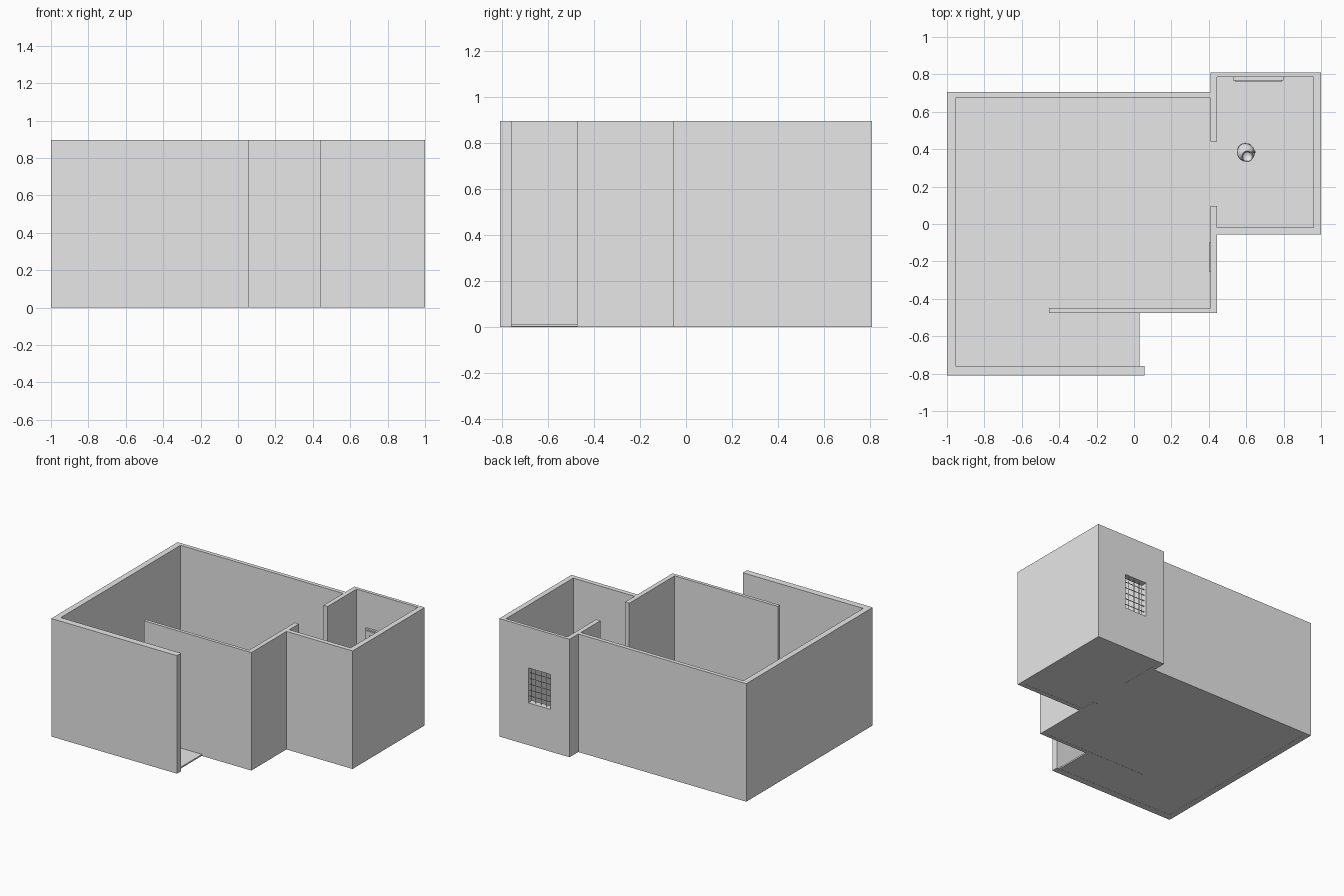
import bpy, bmesh, math
from mathutils import Vector

cube = bpy.data.objects.get("Cube")
if cube:
    bpy.data.objects.remove(cube, do_unlink=True)

grey = bpy.data.materials.new("plain_grey")
grey.use_nodes = True
grey.diffuse_color = (0.8, 0.8, 0.8, 1)
grey.node_tree.nodes["Principled BSDF"].inputs["Base Color"].default_value = (0.8, 0.8, 0.8, 1)


def finish(name, bm):
    bmesh.ops.recalc_face_normals(bm, faces=bm.faces)
    mesh = bpy.data.meshes.new(name)
    bm.to_mesh(mesh)
    bm.free()
    mesh.materials.append(grey)
    obj = bpy.data.objects.new(name, mesh)
    bpy.context.collection.objects.link(obj)
    return obj


def extrude_plan(name, outline, z0, z1):
    bm = bmesh.new()
    face = bm.faces.new([bm.verts.new((x, y, z0)) for x, y in outline])
    ext = bmesh.ops.extrude_face_region(bm, geom=[face])
    verts = [g for g in ext["geom"] if isinstance(g, bmesh.types.BMVert)]
    bmesh.ops.translate(bm, verts=verts, vec=(0, 0, z1 - z0))
    return finish(name, bm)


def add_box(bm, lo, hi):
    lo, hi = Vector(lo), Vector(hi)
    verts = bmesh.ops.create_cube(bm, size=1)["verts"]
    bmesh.ops.scale(bm, verts=verts, vec=hi - lo)
    bmesh.ops.translate(bm, verts=verts, vec=(lo + hi) / 2)


def boxes(name, spans):
    bm = bmesh.new()
    for lo, hi in spans:
        add_box(bm, lo, hi)
    return finish(name, bm)


def frame_spans(x0, x1, z0, z1, w, y0, y1):
    return [((x0, y0, z0), (x0 + w, y1, z1)), ((x1 - w, y0, z0), (x1, y1, z1)),
            ((x0 + w, y0, z0), (x1 - w, y1, z0 + w)), ((x0 + w, y0, z1 - w), (x1 - w, y1, z1))]


# Walls: one continuous outline around both rooms, open at the doorways
walls = extrude_plan("walls", [
    (.055, -.81), (.055, -.76), (-.955, -.76), (-.955, .675), (.41, .675), (.41, .44),
    (.445, .44), (.445, .785), (.96, .785), (.96, -.02), (.445, -.02), (.445, .095),
    (.41, .095), (.41, -.45), (-.455, -.45), (-.455, -.475), (.445, -.475), (.445, -.055),
    (1, -.055), (1, .81), (.41, .81), (.41, .705), (-1, .705), (-1, -.81)], 0, .895)

# Window opening in the back wall of the small room
WX0, WX1, WZ0, WZ1 = .57, .755, .32, .585
cutter = boxes("window_cutter", [((WX0, .74, WZ0), (WX1, .86, WZ1))])
cutter.hide_render = True
mod = walls.modifiers.new("window_opening", "BOOLEAN")
mod.operation, mod.solver, mod.object = "DIFFERENCE", "EXACT", cutter
bpy.context.view_layer.objects.active = walls
bpy.ops.object.modifier_apply(modifier=mod.name)
bpy.data.objects.remove(cutter, do_unlink=True)

# Floor slab, tucked under the walls
extrude_plan("floor", [
    (-.98, -.78), (.03, -.78), (.03, -.46), (.43, -.46), (.43, -.04),
    (.98, -.04), (.98, .8), (.43, .8), (.43, .69), (-.98, .69)], .001, .012)

# Stepped inner window frame
boxes("window_frame", frame_spans(.53, .80, .28, .625, .04, .768, .786)
      + frame_spans(.54, .79, .29, .615, .03, .762, .769))

# Window grille
COLS, ROWS, R = 4, 6, .002
bars = []
for i in range(1, COLS):
    x = WX0 + (WX1 - WX0) * i / COLS
    bars.append(((x - R, .786, WZ0), (x + R, .79, WZ1)))
for i in range(1, ROWS):
    z = WZ0 + (WZ1 - WZ0) * i / ROWS
    bars.append(((WX0, .786, z - R), (WX1, .79, z + R)))
boxes("window_grille", bars)

# Thin panel on the wall of the main room
boxes("wall_panel", [((.401, -.255, .2), (.411, -.1, .35))])


# Small jug on the floor: spun profile, leaning toward its mouth
def jug():
    profile = [(0, 0), (.026, 0), (.044, .022), (.048, .045), (.04, .07), (.026, .09),
               (.024, .1), (.03, .112), (.026, .112), (.02, .1), (0, .09)]
    bm = bmesh.new()
    verts = [bm.verts.new((r, 0, z)) for r, z in profile]
    edges = [bm.edges.new(pair) for pair in zip(verts, verts[1:])]
    bmesh.ops.spin(bm, geom=verts + edges, axis=(0, 0, 1), cent=(0, 0, 0),
                   angle=math.tau, steps=20)
    bmesh.ops.remove_doubles(bm, verts=bm.verts, dist=.0002)
    for v in bm.verts:
        v.co.x += .12 * v.co.z
        v.co.y -= .3 * v.co.z
    obj = finish("jug", bm)
    obj.location = (.593, .395, .012)
    return obj


def jug_handle():
    curve = bpy.data.curves.new("jug_handle", "CURVE")
    curve.dimensions = "3D"
    curve.bevel_depth, curve.bevel_resolution = .004, 2
    line = curve.splines.new("POLY")
    line.points.add(8)
    for i, p in enumerate(line.points):
        a = -math.pi / 2 + math.pi * i / 8
        p.co = (.632 + .016 * math.cos(a), .385, .075 + .028 * math.sin(a), 1)
    curve.materials.append(grey)
    obj = bpy.data.objects.new("jug_handle", curve)
    bpy.context.collection.objects.link(obj)


body = jug()
jug_handle()
bpy.ops.object.select_all(action="DESELECT")
body.select_set(True)
bpy.context.view_layer.objects.active = body
bpy.ops.object.shade_smooth_by_angle(angle=math.radians(40))
